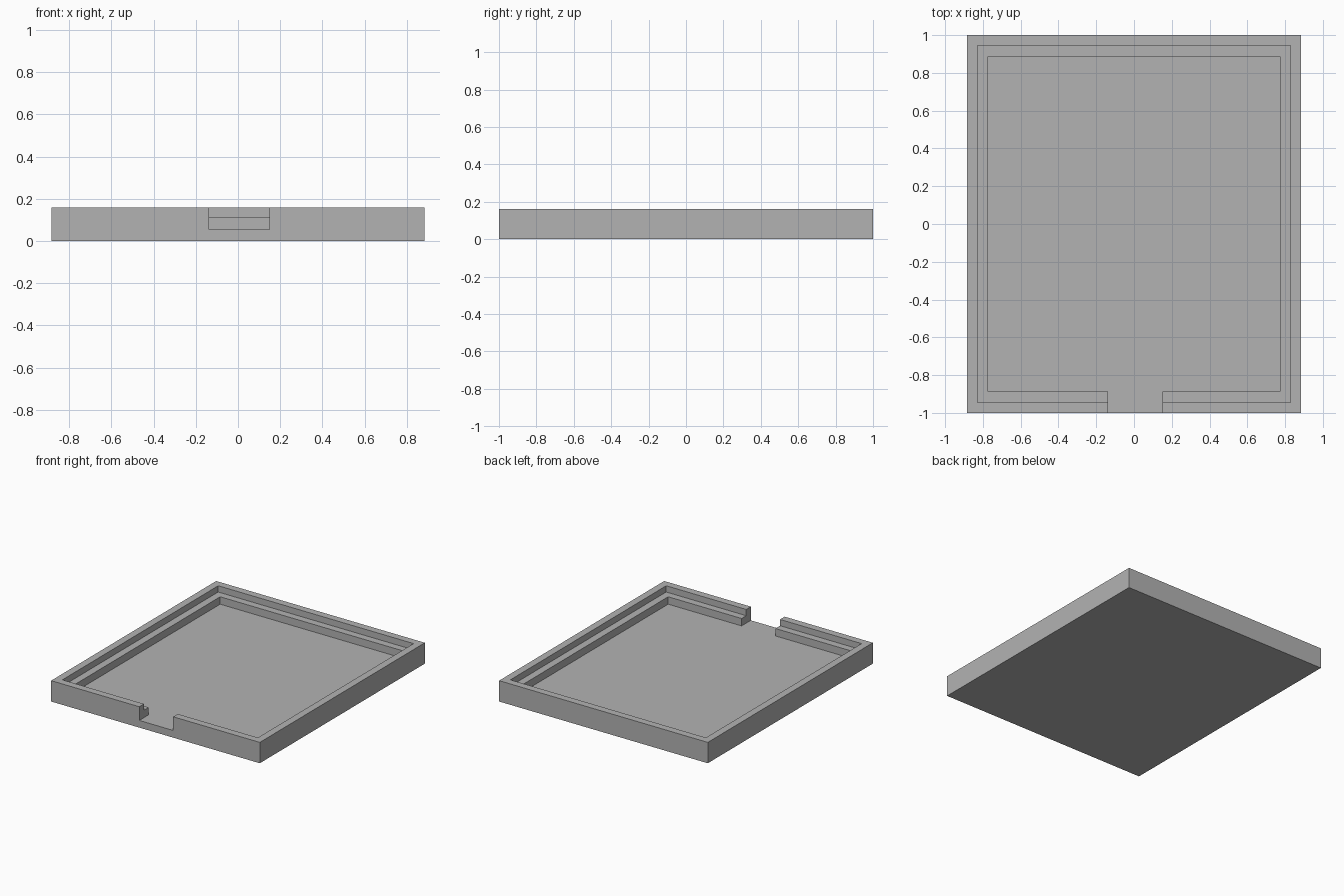
import bpy
import bmesh
from math import radians

cube = bpy.data.objects.get("Cube")
if cube:
    bpy.data.objects.remove(cube)

# Overall size, floor height, and the slot in the front wall
HALF_X, HALF_Y, HEIGHT = 0.885, 1.0, 0.16
FLOOR, LEDGE, STEP = 0.055, 0.112, 0.056
SLOT_LEFT, SLOT_RIGHT = 0.15, -0.137

grey = bpy.data.materials.new("plain_grey")
grey.use_nodes = True
colour = (0.45, 0.45, 0.45, 1)
grey.diffuse_color = colour
grey.node_tree.nodes["Principled BSDF"].inputs["Base Color"].default_value = colour

# Wall cross-section as (inset from outside, height)
profile = [(0, 0), (0, FLOOR), (0, HEIGHT), (STEP, HEIGHT),
           (STEP, LEDGE), (2 * STEP, LEDGE), (2 * STEP, FLOOR)]


def wall_path(inset):
    """Path round the tray from one side of the slot to the other."""
    x, y = HALF_X - inset, HALF_Y - inset
    return [(SLOT_LEFT, -y), (x, -y), (x, y), (-x, y), (-x, -y), (SLOT_RIGHT, -y)]


bm = bmesh.new()
rows = [[bm.verts.new((x, y, z)) for x, y in wall_path(inset)] for inset, z in profile]

# Stepped wall swept along the path
for low, high in zip(rows, rows[1:]):
    for i in range(len(low) - 1):
        bm.faces.new((low[i], low[i + 1], high[i + 1], high[i]))

# Slot cheeks, floor, underside and the sill below the slot
for end in (0, -1):
    bm.faces.new([row[end] for row in rows[1:]])
bm.faces.new(rows[-1] + [rows[1][-1], rows[1][0]])
bm.faces.new(rows[0])
bm.faces.new((rows[0][-1], rows[0][0], rows[1][0], rows[1][-1]))

# Merge flat neighbours and face everything outward
bmesh.ops.dissolve_limit(bm, angle_limit=radians(1), verts=bm.verts, edges=bm.edges)
bmesh.ops.recalc_face_normals(bm, faces=bm.faces)

mesh = bpy.data.meshes.new("stepped_tray")
bm.to_mesh(mesh)
bm.free()
mesh.materials.append(grey)
tray = bpy.data.objects.new("stepped_tray", mesh)
bpy.context.collection.objects.link(tray)
